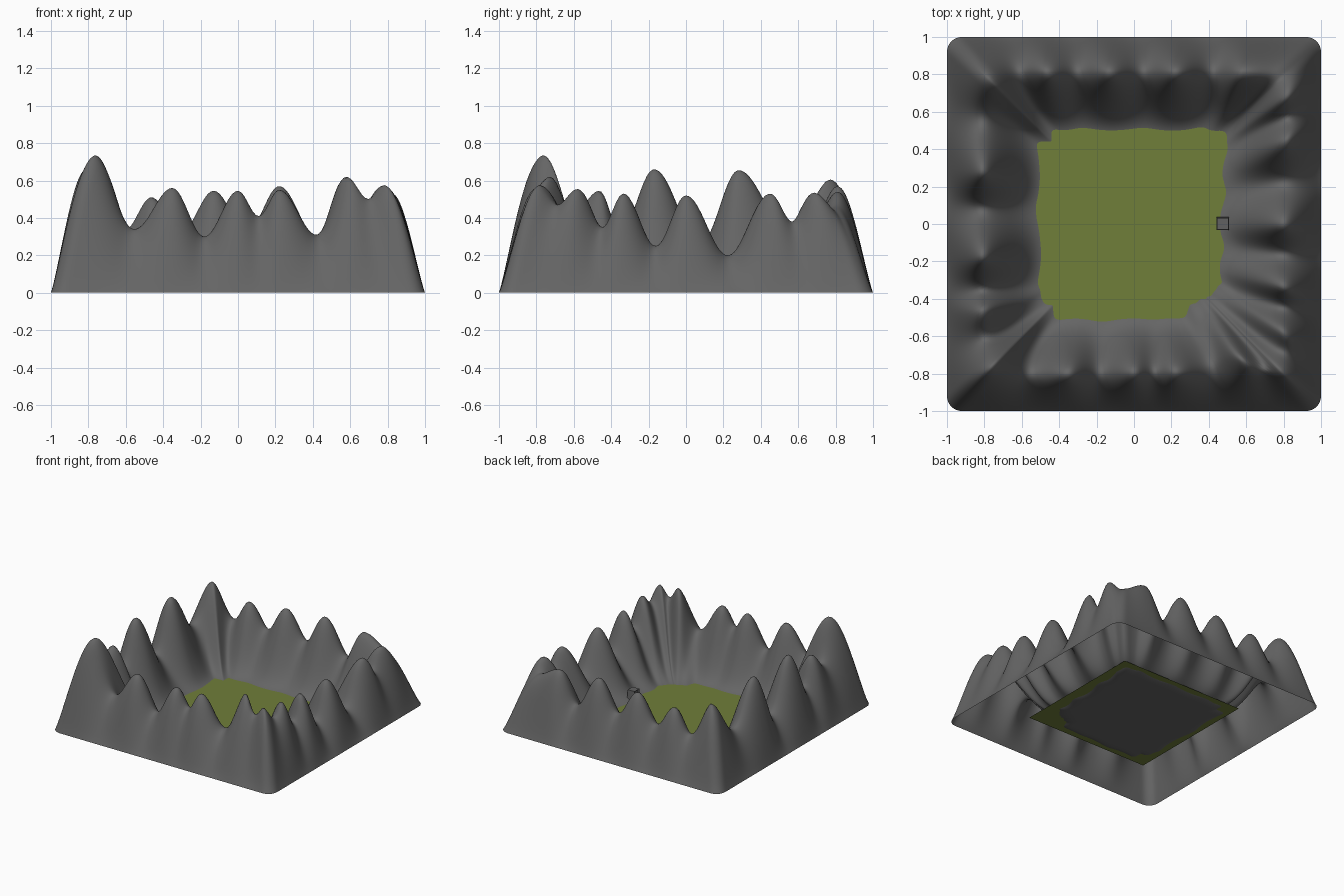
import bpy, bmesh, math
from mathutils import Vector

if "Cube" in bpy.data.objects:
    bpy.data.objects.remove(bpy.data.objects["Cube"])


def material(name, rgb):
    m = bpy.data.materials.new(name)
    m.diffuse_color = (*rgb, 1)
    m.use_nodes = True
    m.node_tree.nodes["Principled BSDF"].inputs["Base Color"].default_value = m.diffuse_color
    return m


rock = material("grey rock", (0.13, 0.13, 0.13))
grass = material("grass green", (0.16, 0.21, 0.042))
stone = material("hut grey", (0.12, 0.12, 0.12))


def make(name, bm, mat):
    me = bpy.data.meshes.new(name)
    bm.to_mesh(me)
    bm.free()
    me.materials.append(mat)
    ob = bpy.data.objects.new(name, me)
    bpy.context.collection.objects.link(ob)
    return ob


# Ridge heights along each side (position, height), counter-clockwise from front left
CREST = 0.78
front = [(-.78, .735), (-.55, .34), (-.35, .56), (-.18, .30), (0, .545), (.11, .41),
         (.22, .55), (.42, .31), (.60, .62), (.70, .50)]
right = [(-.78, .575), (-.67, .47), (-.57, .555), (-.44, .35), (-.33, .53), (-.16, .25),
         (0, .52), (.22, .20), (.44, .53), (.55, .38), (.66, .535)]
back = [(.78, .45), (.57, .54), (.42, .30), (.22, .57), (.05, .33),
        (-.13, .545), (-.30, .33), (-.46, .51), (-.60, .33)]
left = [(.78, .605), (.55, .33), (.28, .655), (.08, .27), (-.17, .66), (-.35, .33),
        (-.46, .545), (-.60, .42)]

heights = []
for k, side in enumerate((front, right, back, left)):
    sign = 1 if k < 2 else -1
    for p, h in side:
        heights.append((2 * k + 1 + sign * p / CREST, h))
heights.append((8, .735))

# Where the slope meets the floor, and where the crest sits, around the loop
foot = [(0, .38), (.25, .44), (1.5, .44), (1.75, .34), (2, .31), (2.25, .36), (2.35, .38),
        (3.4, .38), (4, .43), (5.8, .43), (6, .38), (6.2, .44), (7.75, .43), (8, .38)]
crest = [(0, .78), (.3, .80), (1.4, .79), (1.75, .72), (2, .80), (3, .80), (3.8, .82),
         (4, .79), (4.3, .81), (5.7, .81), (6, .79), (6.3, .81), (7.6, .81), (8, .78)]
# How far the gullies run square to the wall rather than to the centre
square = (0.9, 0.5, 0.9, 0.9)


def lookup(table, u):
    for (a, va), (b, vb) in zip(table, table[1:]):
        if a <= u <= b and b > a:
            s = 0.5 - 0.5 * math.cos(math.pi * (u - a) / (b - a))
            return va + (vb - va) * s
    return table[-1][1]


def outline(u, radius=0.08):
    """Point on the rounded unit square."""
    k, s = int(u) // 2, u % 2 - 1
    p = Vector([(s, -1), (1, s), (-s, 1), (-1, -s)][k])
    c = 1 - radius
    q = Vector((max(-c, min(c, p.x)), max(-c, min(c, p.y))))
    return q + (p - q).normalized() * radius


def ridge(u, d):
    """Ridge height seen from a point at distance d on ray u."""
    k, s = int(u) // 2, u % 2 - 1
    w = square[k] * (1 - s ** 4)
    s2 = max(-1, min(1, s * (1 - w + w * d / CREST)))
    return lookup(heights, 2 * k + 1 + s2)


# Mountain ring: radial sheet, convex outside and concave inside
N, INNER, OUTER = 400, 22, 18
bm = bmesh.new()
columns = []
for i in range(N):
    u = 8 * i / N
    d0, dr = lookup(foot, u), lookup(crest, u)
    p = outline(u)
    col = []
    for j in range(INNER + OUTER + 1):
        if j <= INNER:
            t = j / INNER
            d = d0 + (dr - d0) * t
            t = t ** 1.5
            f = t * t * (3 - 2 * t)
        else:
            t = (j - INNER) / OUTER
            d = dr + (1 - dr) * t
            f = math.sin(math.pi / 2 * (1 - t) ** 1.15)
        col.append(bm.verts.new((p.x * d, p.y * d, ridge(u, d) * f)))
    columns.append(col)
for a, b in zip(columns, columns[1:] + columns[:1]):
    for j in range(INNER + OUTER):
        bm.faces.new((a[j], a[j + 1], b[j + 1], b[j]))
# valley floor closes the middle
bm.faces.new([c[0] for c in columns])
for f in bm.faces:
    f.smooth = len(f.verts) == 4
bm.normal_update()
make("mountain_ring", bm, rock)

# Grass field just above the valley floor
bm = bmesh.new()
bmesh.ops.create_grid(bm, x_segments=1, y_segments=1, size=0.56)
bmesh.ops.translate(bm, verts=bm.verts, vec=(0, 0, 0.01))
make("grass_field", bm, grass)

# Small tapered stone hut at the foot of the right slope, with a recessed doorway
bm = bmesh.new()
bmesh.ops.create_cube(bm, size=1)
for v in bm.verts:
    w = 0.07 if v.co.z < 0 else 0.062
    v.co = (0.475 + v.co.x * w, 0.002 + v.co.y * w, 0.06 + v.co.z * 0.08)
bm.normal_update()
door = [f for f in bm.faces if f.normal.x < -0.9]
bmesh.ops.inset_region(bm, faces=door, thickness=0.01, depth=-0.01)
make("stone_hut", bm, stone)
